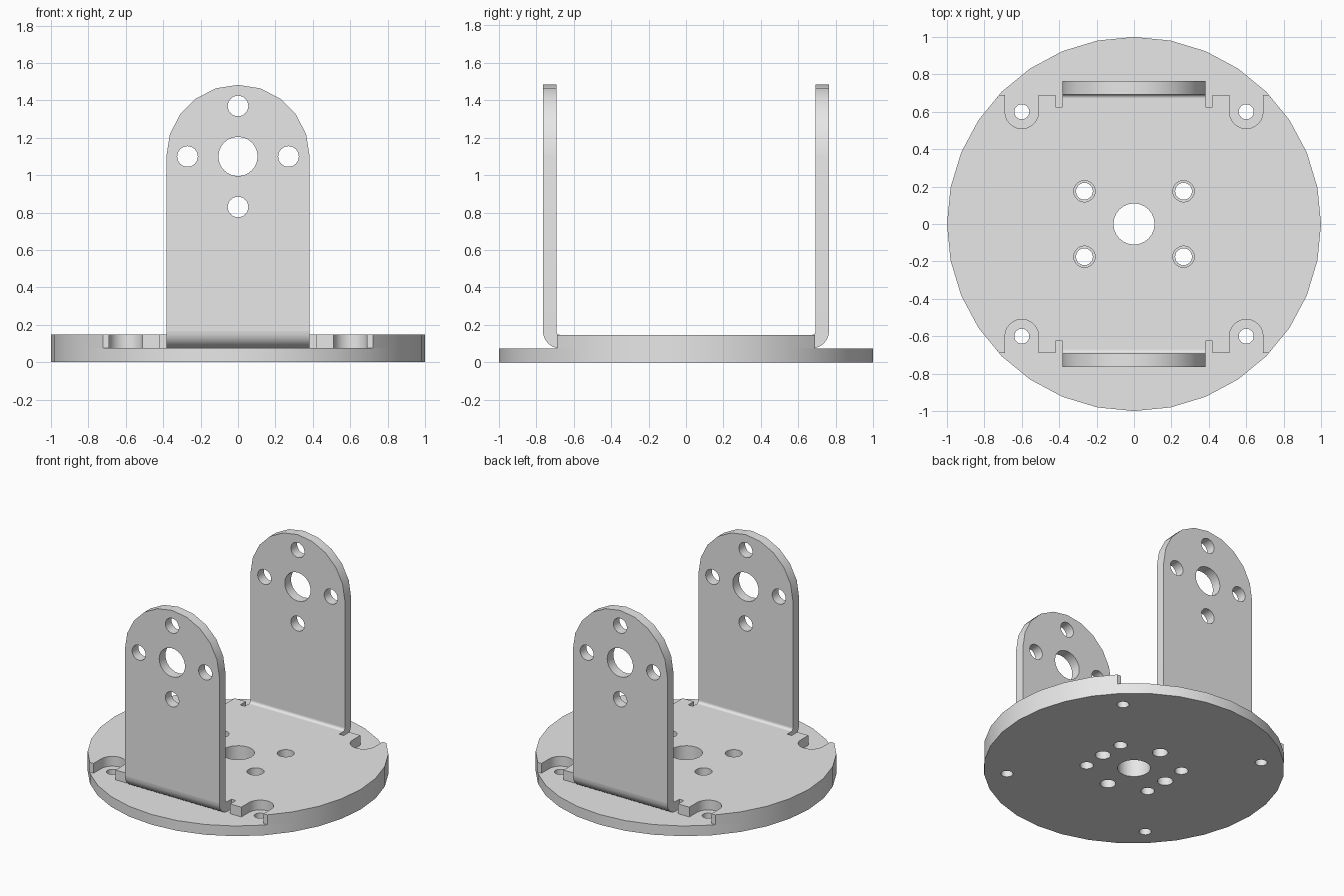
import bpy, bmesh
from math import sin, cos, pi, radians
from mathutils import Matrix

old = bpy.data.objects.get("Cube")
if old:
    bpy.data.objects.remove(old, do_unlink=True)

grey = bpy.data.materials.new("light grey metal")
grey.use_nodes = True
COLOUR = (0.8, 0.8, 0.8, 1)
grey.diffuse_color = COLOUR
for node in grey.node_tree.nodes:
    if node.type == 'BSDF_PRINCIPLED':
        node.inputs["Base Color"].default_value = COLOUR

T = 0.072            # sheet thickness
FLOOR = 0.075        # top of the disc
W = 0.383            # half width of the upright flanges
BEND_Y = 0.672       # bend centre
INNER = 0.02         # inner bend radius
BEND_Z = FLOOR + T + INNER
PIVOT = 1.10         # height of the flange hole pattern


def arc(cx, cy, r, start, end, steps):
    angles = [radians(start + (end - start) * i / steps) for i in range(steps + 1)]
    return [(cx + r * cos(a), cy + r * sin(a)) for a in angles]


def circle(cx, cy, r, steps=24):
    return arc(cx, cy, r, 0, 360, steps)[:-1]


def corners(x, y, r):
    return [circle(sx * x, sy * y, r) for sx in (-1, 1) for sy in (-1, 1)]


def cross(cx, cy, dist, r):
    return [circle(cx + dx * dist, cy + dy * dist, r)
            for dx, dy in ((1, 0), (0, 1), (-1, 0), (0, -1))]


def add_object(name, mesh):
    mesh.materials.clear()
    mesh.materials.append(grey)
    ob = bpy.data.objects.new(name, mesh)
    bpy.context.collection.objects.link(ob)
    bpy.ops.object.select_all(action='DESELECT')
    ob.select_set(True)
    bpy.context.view_layer.objects.active = ob
    bpy.ops.object.shade_smooth_by_angle(angle=radians(30))
    return ob


def sheet(name, loops, thickness, matrix):
    """Flat sheet: first loop is the outline, the others are holes."""
    curve = bpy.data.curves.new(name + " outline", 'CURVE')
    curve.dimensions = '2D'
    curve.fill_mode = 'BOTH'
    curve.extrude = thickness / 2
    for pts in loops:
        spline = curve.splines.new('POLY')
        spline.points.add(len(pts) - 1)
        for p, (x, y) in zip(spline.points, pts):
            p.co = (x, y, 0, 1)
        spline.use_cyclic_u = True
    temp = bpy.data.objects.new(name + " temp", curve)
    bpy.context.collection.objects.link(temp)
    graph = bpy.context.evaluated_depsgraph_get()
    mesh = bpy.data.meshes.new_from_object(temp.evaluated_get(graph))
    bpy.data.objects.remove(temp, do_unlink=True)
    bpy.data.curves.remove(curve)
    bm = bmesh.new()
    bm.from_mesh(mesh)
    bmesh.ops.remove_doubles(bm, verts=bm.verts, dist=0.0001)
    bmesh.ops.transform(bm, matrix=matrix, verts=bm.verts)
    bmesh.ops.recalc_face_normals(bm, faces=bm.faces)
    bm.to_mesh(mesh)
    bm.free()
    mesh.name = name
    return add_object(name, mesh)


def bend(name, side):
    """Quarter-round strip joining the floor plate to a flange."""
    bm = bmesh.new()
    rows = []
    for i in range(9):
        a = pi / 2 * i / 8
        rows.append([bm.verts.new((x, side * (BEND_Y + r * sin(a)), BEND_Z - r * cos(a)))
                     for r, x in ((INNER, -W), (INNER, W), (INNER + T, W), (INNER + T, -W))])
    for a, b in zip(rows, rows[1:]):
        for k in range(4):
            n = (k + 1) % 4
            bm.faces.new((a[k], a[n], b[n], b[k]))
    bm.faces.new(rows[0])
    bm.faces.new(rows[-1])
    bmesh.ops.recalc_face_normals(bm, faces=bm.faces)
    mesh = bpy.data.meshes.new(name)
    bm.to_mesh(mesh)
    bm.free()
    return add_object(name, mesh)


# Round base disc with screw holes
disc = [circle(0, 0, 1, 32), circle(0, 0, 0.11)]
disc += corners(0.265, 0.175, 0.045) + corners(0.6, 0.6, 0.04)
disc += cross(0, 0, 0.27, 0.052)
sheet("base_disc", disc, FLOOR, Matrix.Translation((0, 0, FLOOR / 2)))

# Bracket floor: one quarter of the outline, mirrored both ways
EDGE = 0.69
quarter = [(W, BEND_Y), (W, 0.625), (0.42, 0.625), (0.42, EDGE), (0.51, EDGE)]
quarter += arc(0.6, 0.6, 0.09, 180, 360, 12)
quarter += [(0.69, EDGE), (0.721, EDGE)] + arc(0, 0, 1, 33.75, 0, 3)
half = quarter + [(x, -y) for x, y in reversed(quarter[:-1])]
outline = half + [(-x, y) for x, y in reversed(half)]
floor = [outline, circle(0, 0, 0.11)] + corners(0.265, 0.175, 0.057)
sheet("bracket_floor", floor, T, Matrix.Translation((0, 0, FLOOR + T / 2)))

# Upright flanges with arched tops, and their bends
arch = [(-W, BEND_Z), (W, BEND_Z)] + arc(0, PIVOT, W, 0, 180, 10)
flange = [arch, circle(0, PIVOT, 0.105)] + cross(0, PIVOT, 0.27, 0.055)
for label, side in (("front", -1), ("back", 1)):
    place = Matrix.Translation((0, side * (BEND_Y + INNER + T / 2), 0))
    sheet(label + "_flange", flange, T, place @ Matrix.Rotation(pi / 2, 4, 'X'))
    bend(label + "_bend", side)
